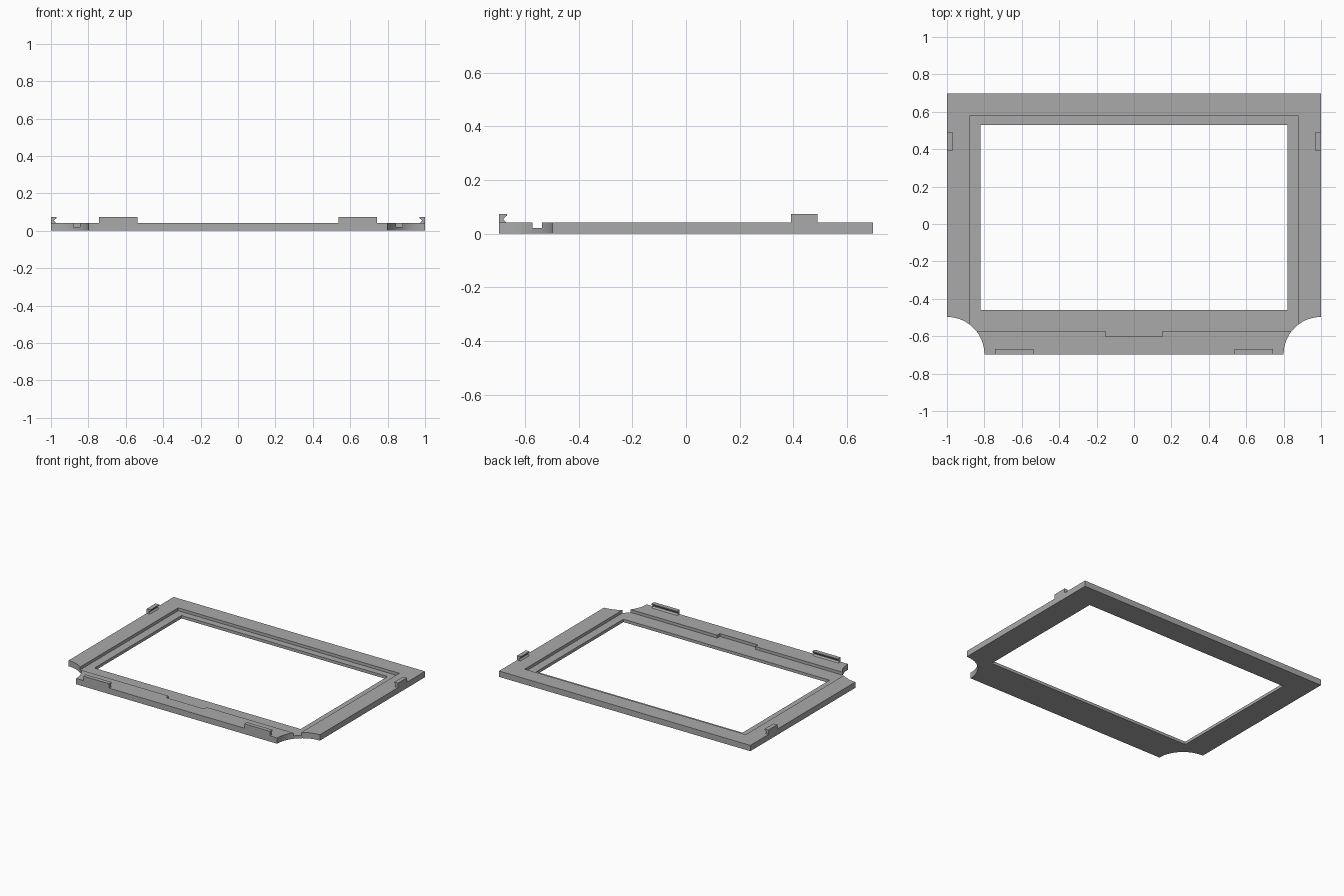
import bpy, bmesh
from math import sin, cos, pi
from mathutils import Matrix, Vector

cube = bpy.data.objects.get("Cube")
if cube:
    bpy.data.objects.remove(cube, do_unlink=True)

# Single flat grey
grey = bpy.data.materials.new("mid_grey")
grey.use_nodes = True
colour = (0.40, 0.40, 0.40, 1)
grey.diffuse_color = colour
grey.node_tree.nodes["Principled BSDF"].inputs["Base Color"].default_value = colour

HALF_Y = 0.697      # half depth of the frame
TOP = 0.042         # plate thickness
FLOOR = 0.021       # height of the recessed ledge
BITE = 0.2          # radius of the corner cut-outs


def prism(name, outline, low, high, matrix=Matrix()):
    """Extrude a 2D outline between two heights, then place it."""
    bm = bmesh.new()
    base = bm.faces.new([bm.verts.new((x, y, low)) for x, y in outline])
    side = bmesh.ops.extrude_face_region(bm, geom=[base])["geom"]
    verts = [v for v in side if isinstance(v, bmesh.types.BMVert)]
    bmesh.ops.translate(bm, verts=verts, vec=(0, 0, high - low))
    bm.transform(matrix)
    bmesh.ops.recalc_face_normals(bm, faces=bm.faces)
    mesh = bpy.data.meshes.new(name)
    bm.to_mesh(mesh)
    bm.free()
    mesh.materials.append(grey)
    obj = bpy.data.objects.new(name, mesh)
    bpy.context.collection.objects.link(obj)
    return obj


def rect(x, y0, y1):
    return [(-x, y0), (x, y0), (x, y1), (-x, y1)]


def cut(target, cutter):
    """Subtract the cutter, bake the result and discard the cutter."""
    mod = target.modifiers.new("cut", "BOOLEAN")
    mod.operation = "DIFFERENCE"
    mod.solver = "EXACT"
    mod.object = cutter
    bpy.context.view_layer.update()
    graph = bpy.context.evaluated_depsgraph_get()
    baked = bpy.data.meshes.new_from_object(target.evaluated_get(graph))
    target.modifiers.clear()
    target.data = baked
    bpy.data.objects.remove(cutter, do_unlink=True)


# Frame plate with concave front corners
STEPS = 24
arc = [(1 - BITE * cos(a), -HALF_Y + BITE * sin(a))
       for a in (pi / 2 * i / STEPS for i in range(STEPS + 1))]
outline = arc + [(1, HALF_Y), (-1, HALF_Y)] + [(-x, y) for x, y in reversed(arc)]
frame = prism("frame", outline, 0, TOP)

# Stepped recess with a shallow tab notch at the front
recess = [(-0.88, -0.572), (-0.152, -0.572), (-0.152, -0.602), (0.152, -0.602),
          (0.152, -0.572), (0.88, -0.572), (0.88, 0.577), (-0.88, 0.577)]
cut(frame, prism("recess_cutter", recess, FLOOR, 0.2))

# Window opening
cut(frame, prism("window_cutter", rect(0.82, -0.46, 0.529), -0.1, 0.2))

# Smooth only the curved corner walls
bpy.context.view_layer.objects.active = frame
frame.select_set(True)
bpy.ops.object.shade_smooth_by_angle(angle=0.35)
frame.select_set(False)

# Snap clips: outer face at 0, V groove on the inner face
CLIP = [(0, 0), (0.026, 0), (0.017, 0.01), (0.017, 0.014),
        (0.03, 0.026), (0.03, 0.032), (0, 0.032)]


def clip(name, origin, inward, along, length):
    i, a, up = Vector(inward), Vector(along), Vector((0, 0, 1))
    matrix = Matrix((i, up, a)).transposed().to_4x4()
    matrix.translation = origin
    prism(name, CLIP, -length / 2, length / 2, matrix)


for side, s in (("left", 1), ("right", -1)):
    clip(side + "_front_clip", (s * 0.64, -HALF_Y, TOP), (0, 1, 0), (1, 0, 0), 0.204)
    clip(side + "_side_clip", (s, 0.441, TOP), (-s, 0, 0), (0, 1, 0), 0.1)
